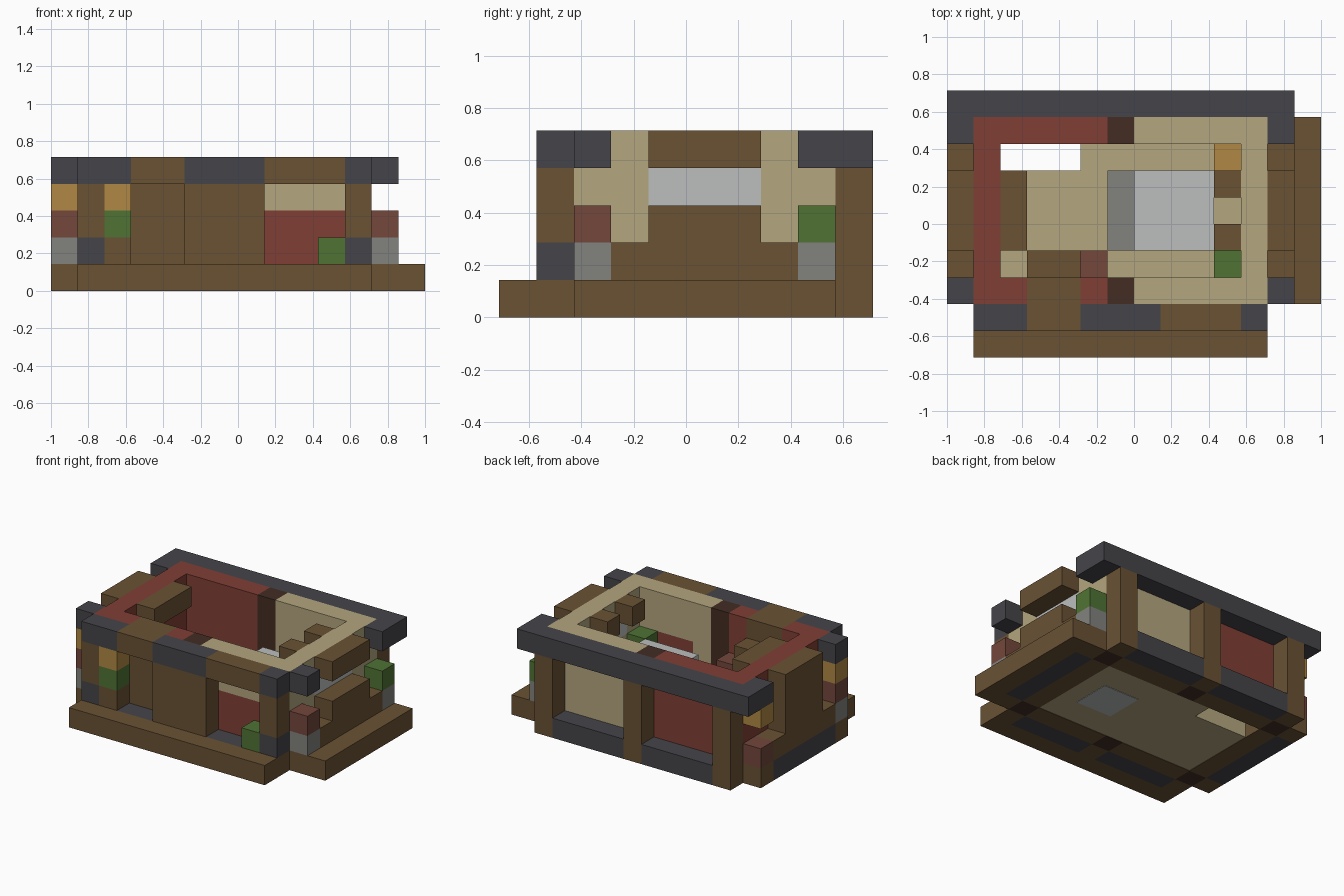
import bpy
import bmesh
from mathutils import Vector

cube = bpy.data.objects.get("Cube")
if cube:
    bpy.data.objects.remove(cube, do_unlink=True)

UNIT = 1 / 7  # size of one building block


def linear(channel):
    c = channel / 255
    return c / 12.92 if c <= 0.04045 else ((c + 0.055) / 1.055) ** 2.4


def material(name, *rgb):
    colour = [linear(c) for c in rgb] + [1]
    mat = bpy.data.materials.new(name)
    mat.use_nodes = True
    mat.diffuse_color = colour
    shader = mat.node_tree.nodes["Principled BSDF"]
    shader.inputs["Base Color"].default_value = colour
    shader.inputs["Roughness"].default_value = 0.9
    return mat


brown = material("wood brown", 106, 82, 52)
slate = material("dark slate", 69, 69, 74)
cream = material("cream plaster", 179, 166, 126)
red = material("brick red", 128, 63, 53)
umber = material("dark umber", 67, 45, 35)
mauve = material("dusty terracotta", 115, 71, 60)
green = material("leaf green", 80, 115, 52)
grey = material("stone grey", 130, 130, 126)
pale = material("pale grey", 188, 190, 190)
orange = material("amber", 176, 136, 67)


def box(name, mat, x, y, z):
    """Axis-aligned box from (low, high) ranges in block units."""
    mesh = bpy.data.meshes.new(name)
    bm = bmesh.new()
    bmesh.ops.create_cube(bm, size=1)
    size = Vector((x[1] - x[0], y[1] - y[0], z[1] - z[0]))
    mid = Vector((x[0] + x[1], y[0] + y[1], z[0] + z[1])) / 2
    for v in bm.verts:
        v.co = Vector(a * b + c for a, b, c in zip(v.co, size, mid)) * UNIT
    bm.to_mesh(mesh)
    bm.free()
    mesh.materials.append(mat)
    obj = bpy.data.objects.new(name, mesh)
    bpy.context.scene.collection.objects.link(obj)
    return obj


def one(a):
    return (a, a + 1)


def stack(name, x, y, z, *mats):
    """Column of single blocks, listed from the bottom up."""
    for i, mat in enumerate(mats):
        if mat:
            box(name, mat, x, y, one(z + i))


BASE, WALL, BEAM = one(0), (1, 5), one(4)
POSTS = (-6, -1, 4)
BAYS = ((-5, -1), (0, 4))
SIDE = (-2, 3)
MIDDLE = (-1, 2)

# Foundation: outer sill, inner ring and steps
for y in (-4, 4):
    for x in POSTS:
        box("sill_post", brown, one(x), one(y), BASE)
    for bay in BAYS:
        box("sill_stone", slate, bay, one(y), BASE)
for x in (-7, 5):
    box("side_sill_stone", slate, one(x), SIDE, BASE)
    for y in (-3, 3):
        box("side_sill_post", brown, one(x), one(y), BASE)
for y in (-3, 3):
    for x in POSTS:
        box("ring_footing", umber, one(x), one(y), BASE)
    for bay in BAYS:
        box("ring_beam", brown, bay, one(y), BASE)
for x in (-6, 4):
    box("ring_side_beam", brown, one(x), SIDE, BASE)
box("front_step", brown, (-6, 5), one(-5), BASE)
box("left_step", brown, one(6), (-3, 4), BASE)

# Floor with an open corner
box("floor", cream, (-5, 4), (-2, 2), (0.02, 1))
box("floor_back", cream, (-2, 4), one(2), (0.02, 1))
box("floor_patch", pale, (1, 3), (-0.5, 1.5), (0, 0.04))

# Back wall and its timber frame
box("back_wall_red", red, (-6, -1), one(3), WALL)
box("back_wall_post", umber, one(-1), one(3), WALL)
box("back_wall_cream", cream, (0, 5), one(3), WALL)
for x in POSTS:
    box("back_post", brown, one(x), one(4), (1, 4))
box("back_beam", slate, (-7, 6), one(4), BEAM)

# Side walls with a window on one side
box("right_wall", red, one(-6), SIDE, WALL)
for y in (-2, 2):
    box("left_wall_end", cream, one(4), one(y), WALL)
box("left_wall_lower", cream, one(4), MIDDLE, (1, 3))
box("left_window", pale, one(4), MIDDLE, one(3))
box("left_wall_lintel", cream, one(4), MIDDLE, BEAM)

# Front wall
box("front_wall_red", red, (-6, -4), one(-3), WALL)
box("front_alcove", brown, (-4, -2), one(-3), WALL)
box("front_wall_red_end", red, one(-2), one(-3), WALL)
box("front_wall_post", umber, one(-1), one(-3), WALL)
box("front_wall_side", cream, one(0), one(-3), WALL)
box("front_wall_panel", red, (1, 4), one(-3), (1, 3))
box("front_wall_lintel", cream, (1, 4), one(-3), (3, 5))
box("front_wall_corner", cream, one(4), one(-3), WALL)

# Front door, corner posts, beams and planting
box("front_door", brown, (-2, 1), one(-4), (1, 4))
for x in (-6, 4):
    stack("front_post", one(x), one(-4), 1, slate, brown, brown)
stack("front_planter", one(-5), one(-4), 1, brown, green, orange)
box("front_bush", green, one(3), one(-4), one(1))
beams = ((-6, -4, slate), (-4, -2, brown), (-2, 1, slate), (1, 4, brown), (4, 5, slate))
for start, end, mat in beams:
    box("front_beam", mat, (start, end), one(-4), BEAM)

# Outer side details
for x in (-7, 5):
    box("side_bench", brown, one(x), SIDE, one(1))
    for y in (-3, 3):
        box("corner_cap", slate, one(x), one(y), BEAM)
box("right_panel", brown, one(-7), MIDDLE, (2, 5))
box("left_bench_back", brown, one(5), MIDDLE, one(2))
box("left_awning", brown, one(5), MIDDLE, BEAM)
stack("right_front_pots", one(-7), one(-3), 1, grey, mauve, orange)
stack("right_back_pots", one(-7), one(3), 1, mauve, None, orange)
stack("left_front_pots", one(5), one(-3), 1, grey, mauve)
stack("left_back_pots", one(5), one(3), 1, grey, green)

# Furniture inside
box("bed_cover", pale, (0, 3), MIDDLE, (1, 3))
box("bed_foot", grey, one(-1), MIDDLE, one(1))
for y in (-1, 1):
    box("wall_bracket", brown, one(3), one(y), BEAM)
box("wall_shelf", brown, one(-5), MIDDLE, BEAM)
box("alcove_cupboard", brown, (-4, -2), one(-2), (1, 4))
box("alcove_pot", mauve, one(-2), one(-2), (1, 3))
box("corner_plant", green, one(3), one(-2), (1, 3))
box("corner_lamp", orange, one(3), one(2), (1, 3))
